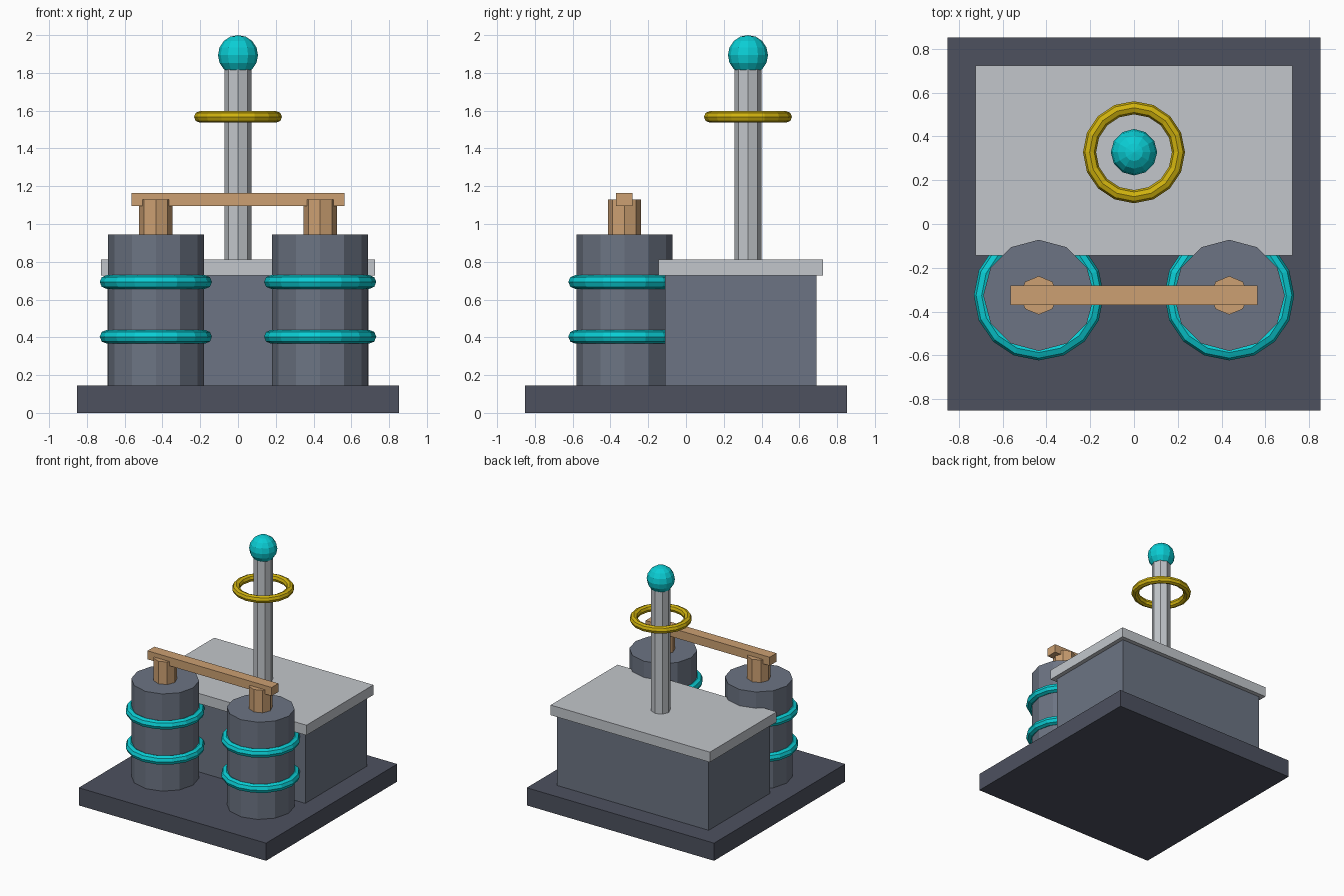
import bpy

if "Cube" in bpy.data.objects:
    bpy.data.objects.remove(bpy.data.objects["Cube"])


def material(name, rgb):
    linear = [((c / 255 + 0.055) / 1.055) ** 2.4 if c > 10 else c / 255 / 12.92 for c in rgb]
    mat = bpy.data.materials.new(name)
    mat.use_nodes = True
    mat.diffuse_color = (*linear, 1)
    mat.node_tree.nodes["Principled BSDF"].inputs["Base Color"].default_value = (*linear, 1)
    return mat


DARK = material("dark slate", (77, 81, 95))
SLATE = material("slate grey", (108, 116, 131))
PALE = material("pale grey", (194, 198, 203))
TEAL = material("teal", (10, 205, 212))
GOLD = material("gold", (208, 178, 14))
COPPER = material("copper tan", (204, 160, 114))


def finish(name, mat):
    obj = bpy.context.object
    obj.name = obj.data.name = name
    obj.data.materials.append(mat)
    return obj


def box(name, mat, size, centre, bottom):
    bpy.ops.mesh.primitive_cube_add(size=1, location=(*centre, bottom + size[2] / 2))
    obj = finish(name, mat)
    obj.scale = size
    bpy.ops.object.transform_apply(location=False, rotation=False, scale=True)


def column(name, mat, sides, radius, centre, bottom, top):
    bpy.ops.mesh.primitive_cylinder_add(vertices=sides, radius=radius, depth=top - bottom,
                                        location=(*centre, (bottom + top) / 2))
    finish(name, mat)


def ring(name, mat, major, minor, centre, z):
    bpy.ops.mesh.primitive_torus_add(major_segments=16, minor_segments=8, major_radius=major,
                                     minor_radius=minor, location=(*centre, z))
    finish(name, mat)


# Base, housing and its overhanging lid
box("base_plate", DARK, (1.706, 1.706, 0.145), (0, 0), 0)
box("housing", SLATE, (1.38, 0.8, 0.585), (0, 0.29), 0.145)
box("housing_lid", PALE, (1.45, 0.87, 0.083), (0, 0.29), 0.728)

# Pair of tanks with bands and terminals
for side, x in (("left", 0.435), ("right", -0.435)):
    centre = (x, -0.326)
    column(side + "_tank", SLATE, 12, 0.254, centre, 0.145, 0.945)
    ring(side + "_lower_band", TEAL, 0.261, 0.036, centre, 0.403)
    ring(side + "_upper_band", TEAL, 0.261, 0.036, centre, 0.693)
    column(side + "_terminal", COPPER, 8, 0.088, centre, 0.945, 1.13)
box("connecting_bar", COPPER, (1.13, 0.088, 0.07), (0, -0.326), 1.095)

# Mast with floating ring and ball
MAST = (0, 0.328)
column("mast", PALE, 8, 0.0725, MAST, 0.81, 1.86)
ring("mast_ring", GOLD, 0.203, 0.03, MAST, 1.567)
bpy.ops.mesh.primitive_uv_sphere_add(segments=12, ring_count=8, radius=0.106,
                                     location=(*MAST, 1.894))
finish("mast_ball", TEAL)
